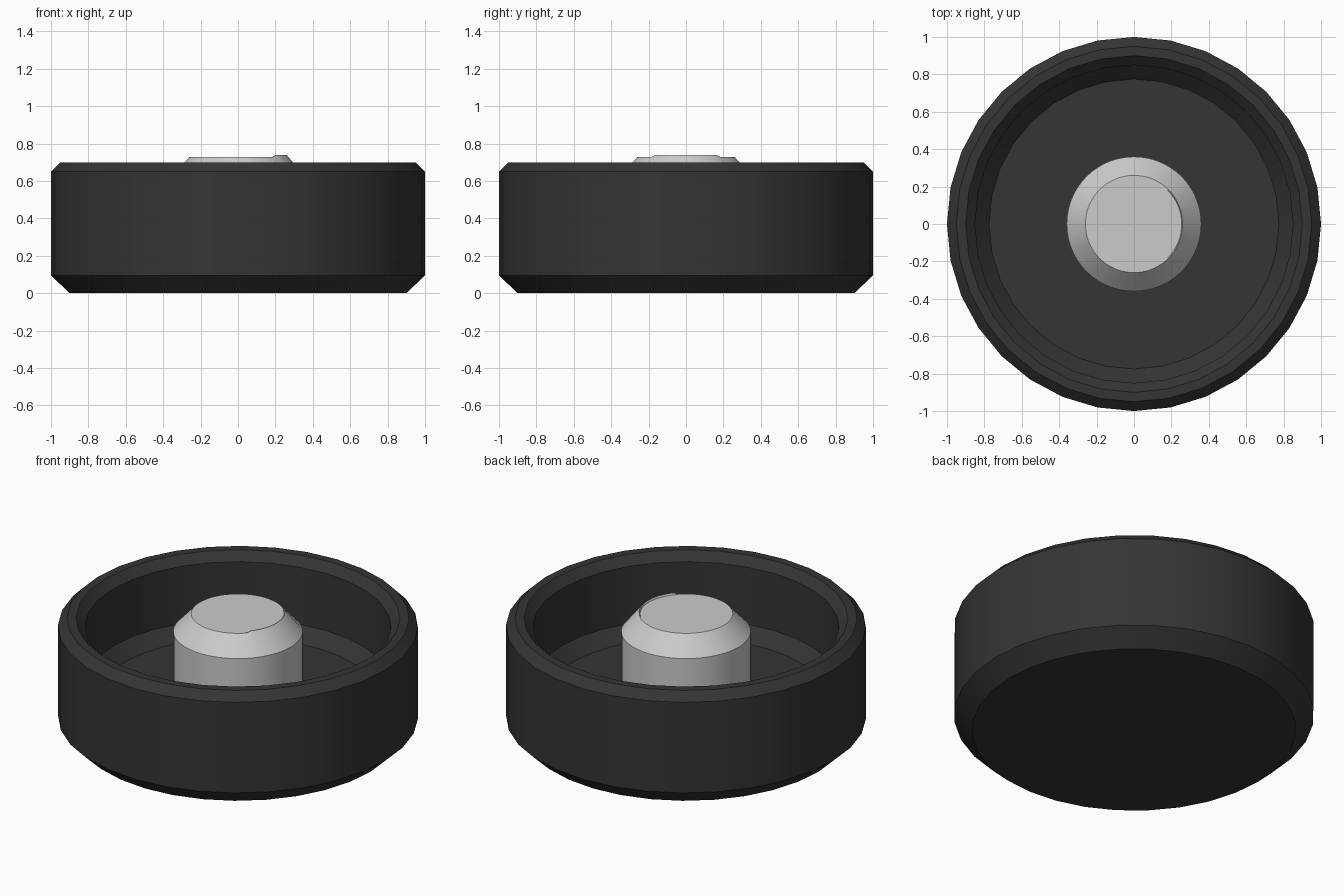
import bpy, bmesh
from math import cos, sin, pi, radians

if "Cube" in bpy.data.objects:
    bpy.data.objects.remove(bpy.data.objects["Cube"])


def lathe(name, profile, sides, mat=None, tweak=None):
    """Revolve a profile of (radius, z) points, capping both ends."""
    bm = bmesh.new()
    rings = []
    for r, z in profile:
        rings.append([bm.verts.new((r * cos(2 * pi * i / sides), r * sin(2 * pi * i / sides), z))
                      for i in range(sides)])
    for a, b in zip(rings, rings[1:]):
        for i in range(sides):
            j = (i + 1) % sides
            bm.faces.new((a[i], a[j], b[j], b[i]))
    bm.faces.new(rings[0][::-1])
    bm.faces.new(rings[-1])
    if tweak:
        tweak(rings)
    bmesh.ops.recalc_face_normals(bm, faces=bm.faces[:])
    me = bpy.data.meshes.new(name)
    bm.to_mesh(me)
    bm.free()
    ob = bpy.data.objects.new(name, me)
    bpy.context.collection.objects.link(ob)
    if mat:
        me.materials.append(mat)
    bpy.context.view_layer.objects.active = ob
    ob.select_set(True)
    bpy.ops.object.shade_smooth_by_angle(angle=radians(25))
    ob.select_set(False)
    return ob


dark = bpy.data.materials.new("dark_rubber")
dark.diffuse_color = (0.035, 0.035, 0.035, 1)
dark.use_nodes = True
dark.node_tree.nodes["Principled BSDF"].inputs["Base Color"].default_value = dark.diffuse_color

# Open cup: chamfered outside, thick rim, hollow inside with sloped floor edge
lathe("outer_cup", [(0.90, 0), (1, 0.095), (1, 0.65), (0.95, 0.70), (0.90, 0.70),
                    (0.85, 0.65), (0.85, 0.30), (0.775, 0.22)], 32, dark)


# Slightly raised burr on one side of the hub's top edge
def burr(rings):
    top = rings[-2]
    n = len(top)
    for i in range(-n // 10, n // 8):
        top[i].co.z += 0.011


# Centre hub with chamfered top
lathe("centre_hub", [(0.36, 0.20), (0.36, 0.62), (0.26, 0.728), (0.255, 0.728)], 64, tweak=burr)
